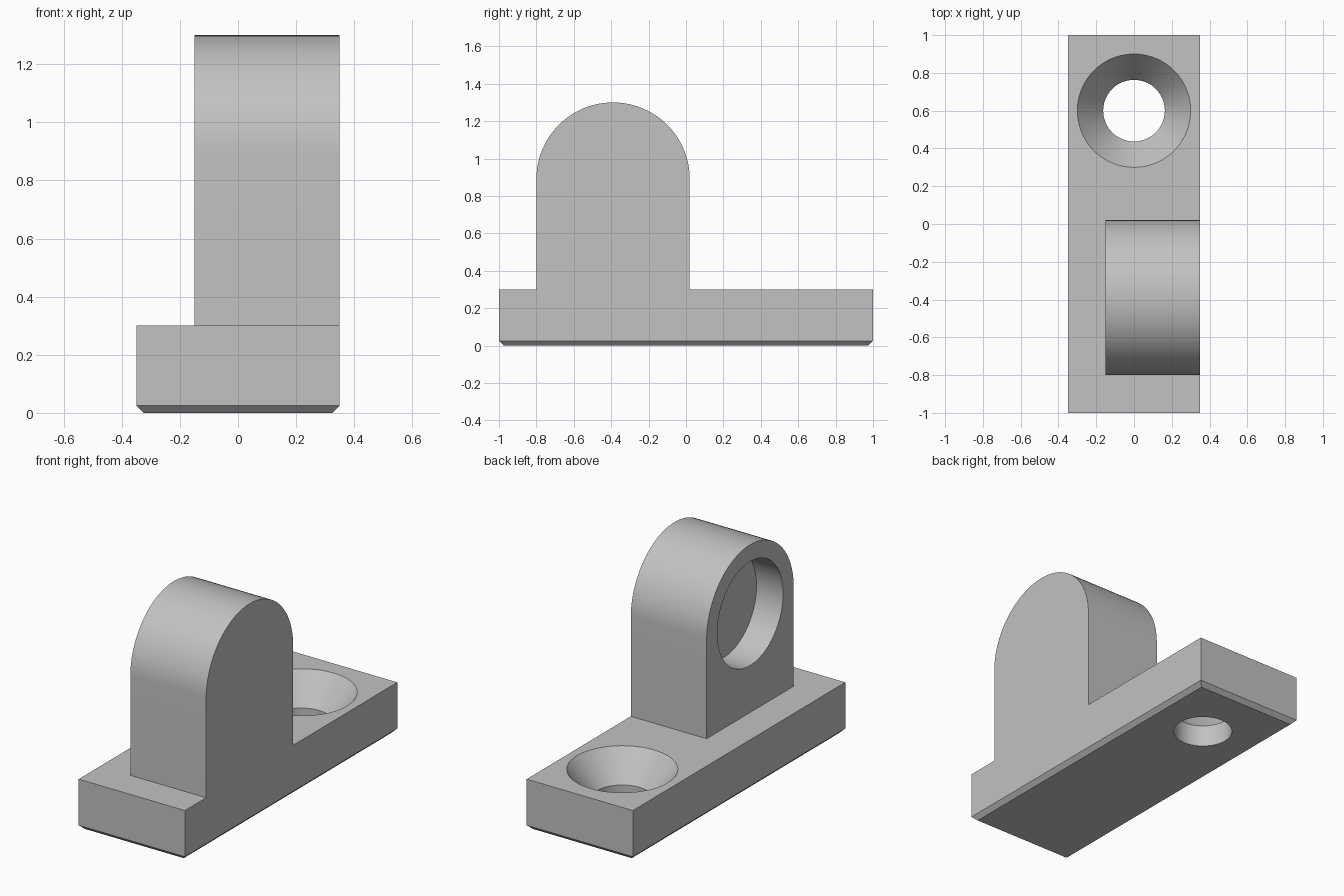
import bpy, bmesh
from math import pi, cos, sin, radians
from mathutils import Matrix, Vector

default_cube = bpy.data.objects.get("Cube")
if default_cube:
    bpy.data.objects.remove(default_cube, do_unlink=True)

GREY = (0.54, 0.54, 0.54, 1.0)
grey = bpy.data.materials.new("light grey")
grey.use_nodes = True
grey.diffuse_color = GREY
grey.node_tree.nodes["Principled BSDF"].inputs["Base Color"].default_value = GREY

SEGMENTS = 96
BASE_TOP = 0.3


def make_object(name, bm):
    bmesh.ops.recalc_face_normals(bm, faces=bm.faces)
    mesh = bpy.data.meshes.new(name)
    bm.to_mesh(mesh)
    bm.free()
    mesh.materials.append(grey)
    obj = bpy.data.objects.new(name, mesh)
    bpy.context.collection.objects.link(obj)
    return obj


def round_cutter(name, centre, r_start, r_end, depth, along_x=False):
    """Cylinder or cone whose axis runs along z, or along x."""
    turn = Matrix.Rotation(pi / 2, 4, 'Y') if along_x else Matrix.Identity(4)
    bm = bmesh.new()
    bmesh.ops.create_cone(bm, cap_ends=True, segments=SEGMENTS, radius1=r_start,
                          radius2=r_end, depth=depth,
                          matrix=Matrix.Translation(centre) @ turn)
    return make_object(name, bm)


def combine(body, other, operation):
    mod = body.modifiers.new(other.name, 'BOOLEAN')
    mod.operation, mod.solver, mod.object = operation, 'EXACT', other
    bpy.context.view_layer.objects.active = body
    bpy.ops.object.modifier_apply(modifier=mod.name)
    bpy.data.objects.remove(other, do_unlink=True)


# Base plate with a chamfer around the underside
bm = bmesh.new()
bmesh.ops.create_cube(bm, size=1, matrix=Matrix.Translation((0, 0, BASE_TOP / 2))
                      @ Matrix.Diagonal((0.7, 2.0, BASE_TOP, 1)))
under = [e for e in bm.edges if all(v.co.z < 0.01 for v in e.verts)]
bmesh.ops.bevel(bm, geom=under, offset=0.025, segments=1, affect='EDGES')
bracket = make_object("mounting_bracket", bm)

# Upright lug with a round top, flush with the left side of the plate
R, LUG_Y, LUG_Z = 0.41, -0.39, 0.89
profile = [(LUG_Y - R, BASE_TOP), (LUG_Y + R, BASE_TOP)]
steps = SEGMENTS // 2
profile += [(LUG_Y + R * cos(pi * i / steps), LUG_Z + R * sin(pi * i / steps))
            for i in range(steps + 1)]
bm = bmesh.new()
face = bm.faces.new([bm.verts.new((-0.15, y, z)) for y, z in profile])
swept = bmesh.ops.extrude_face_region(bm, geom=[face])["geom"]
bmesh.ops.translate(bm, vec=Vector((0.5, 0, 0)),
                    verts=[g for g in swept if isinstance(g, bmesh.types.BMVert)])
combine(bracket, make_object("lug", bm), 'UNION')

# Blind round pocket in the right face of the lug, 0.175 deep
pocket = round_cutter("pocket", (-0.0625, LUG_Y, LUG_Z), 0.31, 0.31, 0.175 * 2, True)
pocket.data.transform(Matrix.Translation((-0.0875 - 0.0625 + 0.0625 - 0.0, 0, 0)))
pocket.data.transform(Matrix.Translation((0.175 - 0.175, 0, 0)))
combine(bracket, pocket, 'DIFFERENCE')

# Countersunk screw hole, cone running past the top and into the bore
SCREW_Y, BORE, HEAD, SINK, EXTRA = 0.6, 0.163, 0.3, 0.17, 0.05
flare = EXTRA * (HEAD - BORE) / SINK
combine(bracket, round_cutter("bore", (0, SCREW_Y, 0.15), BORE, BORE, 0.6), 'DIFFERENCE')
combine(bracket, round_cutter("countersink", (0, SCREW_Y, BASE_TOP - SINK / 2),
                              BORE - flare, HEAD + flare, SINK + 2 * EXTRA), 'DIFFERENCE')

# Smooth curved walls, crisp edges
bpy.ops.object.select_all(action='DESELECT')
bracket.select_set(True)
bpy.context.view_layer.objects.active = bracket
bpy.ops.object.shade_smooth_by_angle(angle=radians(25))
